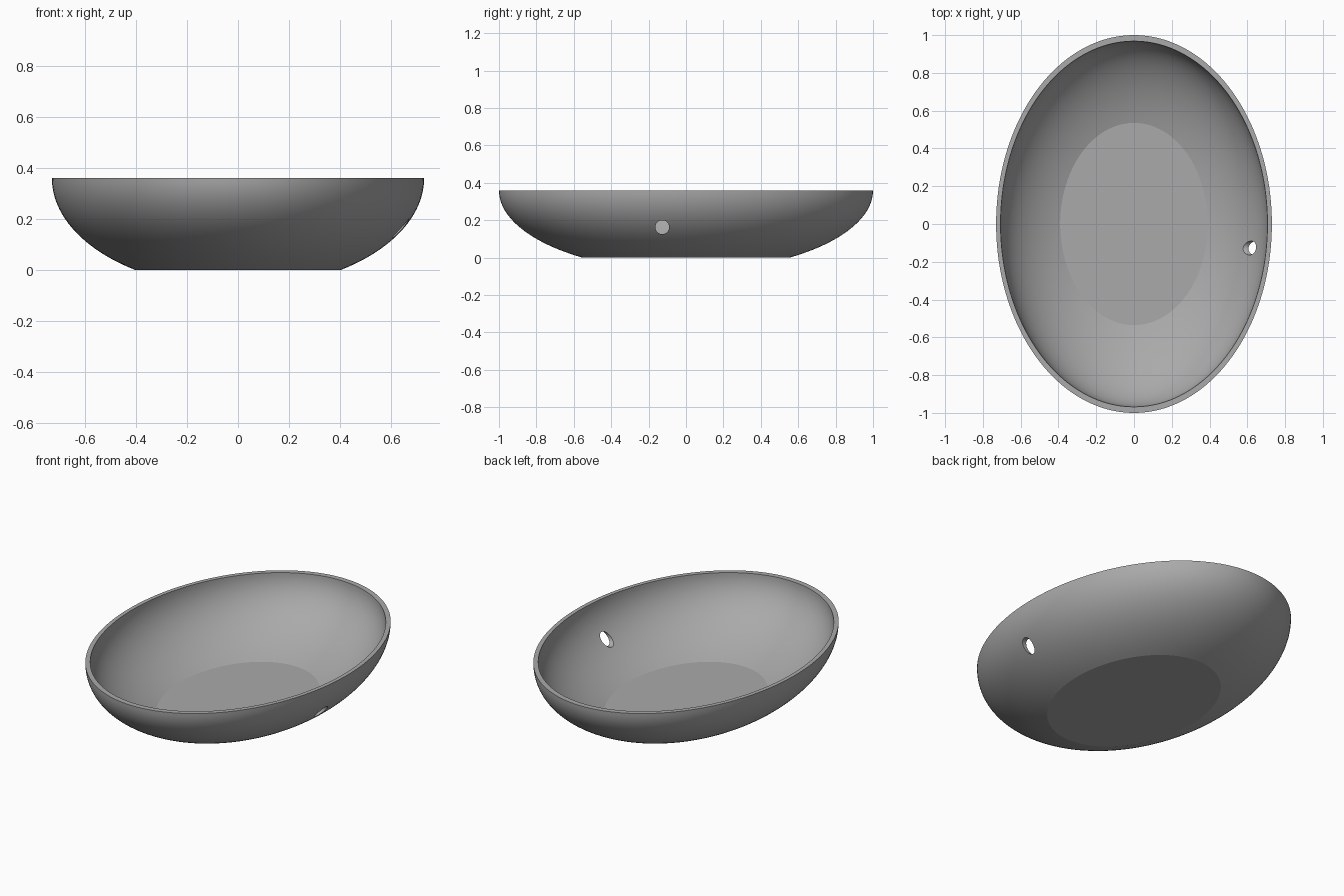
import bpy, bmesh
from math import sin, cos, asin, pi, radians

cube = bpy.data.objects.get("Cube")
if cube:
    bpy.data.objects.remove(cube, do_unlink=True)

HALF_X, HALF_Y, HEIGHT = 0.73, 1.0, 0.36
BASE = 0.553                              # flat base size relative to the rim
DEPTH = HEIGHT / cos(asin(BASE))          # full depth of the uncut ellipsoid
SEGMENTS, STEPS = 160, 24

grey = bpy.data.materials.new("grey")
grey.use_nodes = True
colour = (0.4, 0.4, 0.4, 1)
grey.diffuse_color = colour
grey.node_tree.nodes["Principled BSDF"].inputs["Base Color"].default_value = colour


def shell_rings(bm, scale):
    """Elliptical rings from the flat base up to the rim."""
    rings = []
    start = asin(BASE)
    for i in range(STEPS + 1):
        a = start + (pi / 2 - start) * i / STEPS
        r, z = scale * sin(a), HEIGHT - scale * DEPTH * cos(a)
        rings.append([bm.verts.new((HALF_X * r * cos(t), HALF_Y * r * sin(t), z))
                      for t in (2 * pi * k / SEGMENTS for k in range(SEGMENTS))])
    return rings


def bridge(bm, lower, upper):
    for k in range(SEGMENTS):
        n = (k + 1) % SEGMENTS
        bm.faces.new((lower[k], lower[n], upper[n], upper[k]))


# Bowl: outer wall, flat rim, inner wall and floor
bm = bmesh.new()
outer, inner = shell_rings(bm, 1.0), shell_rings(bm, 0.968)
loops = outer + inner[::-1]
for lower, upper in zip(loops, loops[1:]):
    bridge(bm, lower, upper)
bm.faces.new(outer[0])
bm.faces.new(inner[0])
bmesh.ops.recalc_face_normals(bm, faces=bm.faces)
mesh = bpy.data.meshes.new("bowl")
bm.to_mesh(mesh)
bm.free()
mesh.materials.append(grey)
bowl = bpy.data.objects.new("bowl", mesh)
bpy.context.collection.objects.link(bowl)

# Round drain hole through the left wall
bpy.ops.mesh.primitive_cylinder_add(vertices=48, radius=0.037, depth=0.4,
                                    location=(0.65, -0.127, 0.163),
                                    rotation=(0, pi / 2, 0))
cutter = bpy.context.object
cutter.name = "hole_cutter"
cutter.data.materials.append(grey)
cutter.hide_render = True

bpy.ops.object.select_all(action="DESELECT")
bowl.select_set(True)
bpy.context.view_layer.objects.active = bowl
cut = bowl.modifiers.new("hole", "BOOLEAN")
cut.operation, cut.solver, cut.object = "DIFFERENCE", "EXACT", cutter
bpy.ops.object.modifier_apply(modifier=cut.name)
bpy.data.objects.remove(cutter, do_unlink=True)
bpy.ops.object.shade_smooth_by_angle(angle=radians(12))
